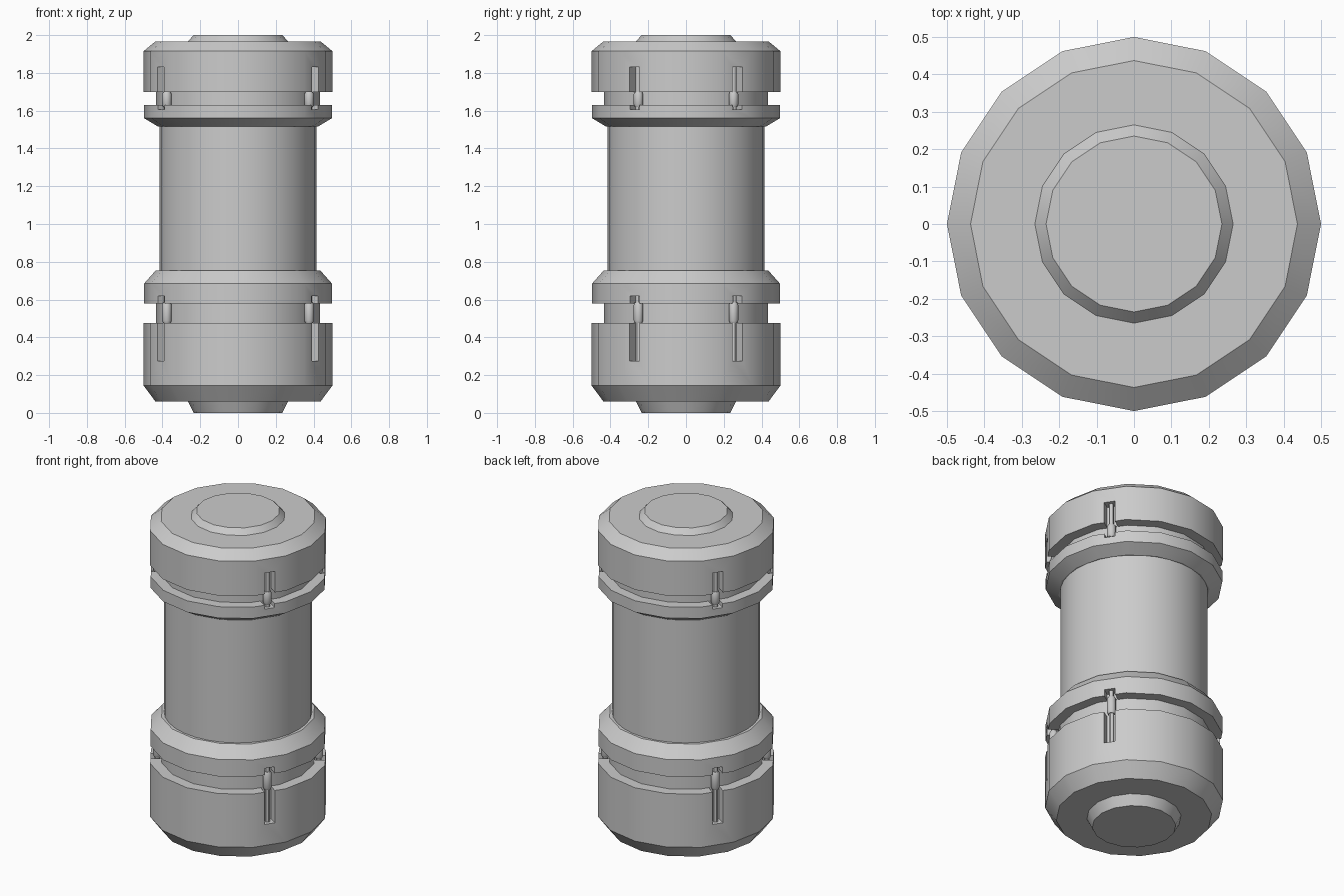
import bpy, bmesh, math
from mathutils import Matrix

if "Cube" in bpy.data.objects:
    bpy.data.objects.remove(bpy.data.objects["Cube"])

SLOT_ANGLES = [math.radians(a) for a in (33.75, 146.25, 213.75, 326.25)]


def new_object(name, bm):
    bmesh.ops.recalc_face_normals(bm, faces=bm.faces[:])
    mesh = bpy.data.meshes.new(name)
    bm.to_mesh(mesh)
    bm.free()
    obj = bpy.data.objects.new(name, mesh)
    bpy.context.collection.objects.link(obj)
    return obj


def activate(obj):
    bpy.ops.object.select_all(action='DESELECT')
    obj.select_set(True)
    bpy.context.view_layer.objects.active = obj


def smooth(obj):
    activate(obj)
    bpy.ops.object.shade_smooth_by_angle(angle=math.radians(30))


def lathe(bm, profile, sides, centre=(0, 0)):
    """Closed solid of revolution from (radius, z) points."""
    rings = []
    for r, z in profile:
        rings.append([bm.verts.new((centre[0] + r * math.cos(2 * math.pi * i / sides),
                                    centre[1] + r * math.sin(2 * math.pi * i / sides), z))
                      for i in range(sides)])
    for a, b in zip(rings, rings[1:]):
        for i in range(sides):
            j = (i + 1) % sides
            bm.faces.new((a[i], a[j], b[j], b[i]))
    bm.faces.new(rings[0])
    bm.faces.new(rings[-1])


def end_cap(name, profile, z0, z1):
    """Sixteen-sided cap with four clip slots cut from z0 to z1."""
    bm = bmesh.new()
    lathe(bm, profile, 16)
    cap = new_object(name, bm)
    bm = bmesh.new()
    for a in SLOT_ANGLES:
        m = (Matrix.Rotation(a, 4, 'Z') @ Matrix.Translation((0.53, 0, (z0 + z1) / 2))
             @ Matrix.Diagonal((0.2, 0.062, z1 - z0, 1)))
        bmesh.ops.create_cube(bm, size=1, matrix=m)
    cutter = new_object(name + "_slot_cutter", bm)
    cutter.hide_render = True
    mod = cap.modifiers.new("slots", 'BOOLEAN')
    mod.object = cutter
    mod.operation = 'DIFFERENCE'
    mod.solver = 'EXACT'
    activate(cap)
    bpy.ops.object.modifier_apply(modifier=mod.name)
    bpy.data.objects.remove(cutter)
    smooth(cap)


def pins(name, z0, z1, s0, s1):
    """Thin rods in the slots, each with a thicker sleeve."""
    bm = bmesh.new()
    for a in SLOT_ANGLES:
        c = (0.453 * math.cos(a), 0.453 * math.sin(a))
        lathe(bm, [(0.015, z0), (0.015, s0 - 0.005), (0.019, s0 - 0.005), (0.025, s0 + 0.008),
                   (0.025, s1 - 0.008), (0.019, s1 + 0.005), (0.015, s1 + 0.005),
                   (0.015, z1)], 12, c)
    smooth(new_object(name, bm))


# Lower cap with foot, groove and collar
end_cap("lower_cap", [(0.235, 0), (0.265, 0.06), (0.437, 0.06), (0.5, 0.145), (0.5, 0.475),
                      (0.435, 0.475), (0.435, 0.58), (0.497, 0.58), (0.497, 0.685),
                      (0.435, 0.755)], 0.275, 0.62)
pins("lower_pins", 0.275, 0.62, 0.48, 0.58)

# Upper cap with collar, groove and raised lid
end_cap("upper_cap", [(0.425, 1.517), (0.497, 1.56), (0.497, 1.63), (0.435, 1.63),
                      (0.435, 1.70), (0.5, 1.70), (0.5, 1.915), (0.437, 1.967),
                      (0.265, 1.967), (0.235, 2.0)], 1.605, 1.83)
pins("upper_pins", 1.605, 1.83, 1.625, 1.695)

# Central tube
bm = bmesh.new()
lathe(bm, [(0.415, 0.72), (0.415, 1.55)], 32)
smooth(new_object("tube", bm))
